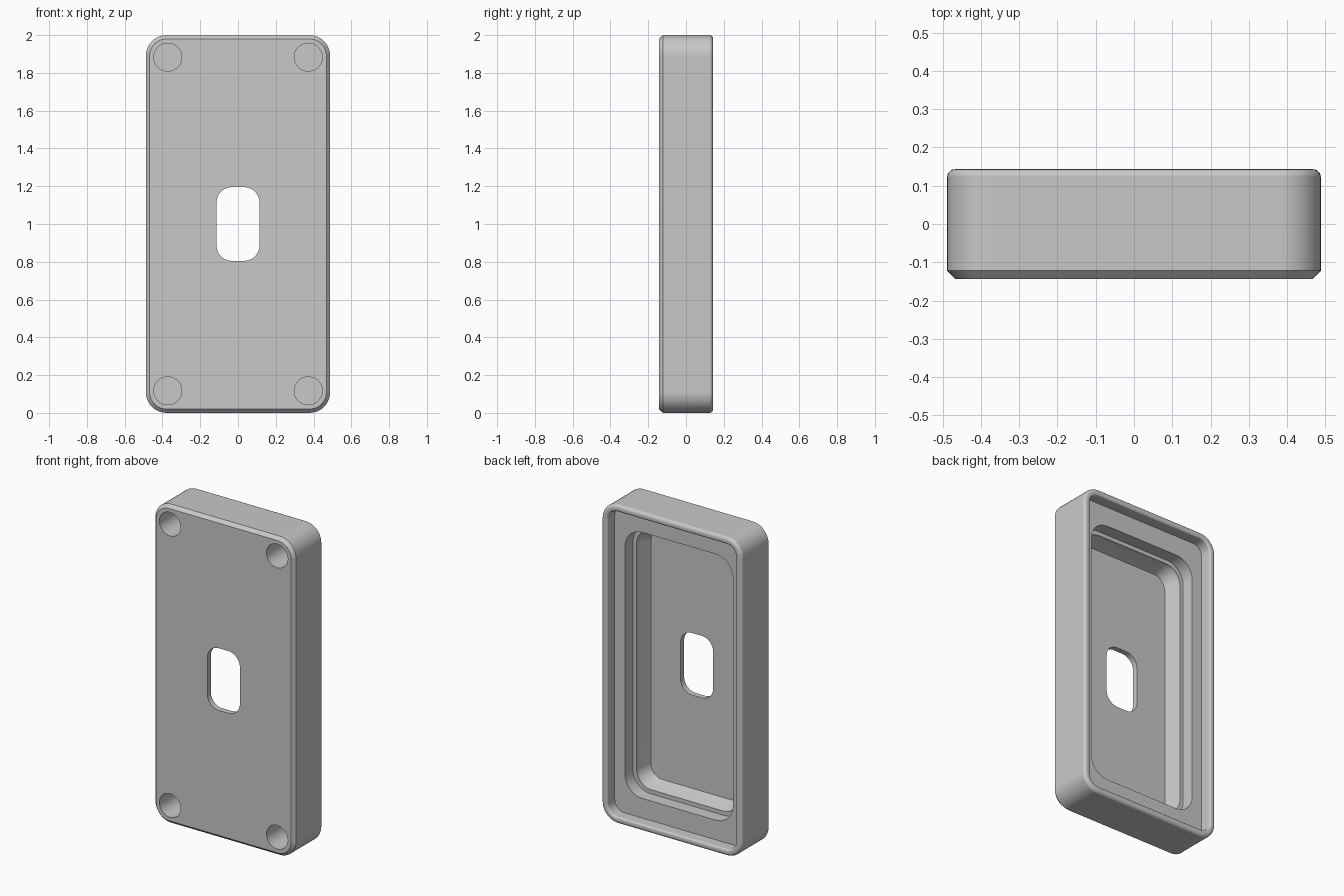
import bpy, bmesh, math
from mathutils import Matrix

old = bpy.data.objects.get("Cube")
if old:
    bpy.data.objects.remove(old, do_unlink=True)

grey = bpy.data.materials.new("light grey")
grey.use_nodes = True
colour = (0.58, 0.58, 0.58, 1)
grey.diffuse_color = colour
grey.node_tree.nodes["Principled BSDF"].inputs["Base Color"].default_value = colour

MID = 1.0          # height of the centre
STEPS = 10         # segments per rounded corner
HALF_W, HALF_H, FRONT, BACK = 0.488, 1.0, -0.143, 0.143
CORNER = 0.11


def ring(bm, w, h, r, y):
    """Rounded rectangle of half width w, half height h, at depth y."""
    verts = []
    for q, (sx, sz) in enumerate([(1, 1), (-1, 1), (-1, -1), (1, -1)]):
        for i in range(STEPS + 1):
            a = math.pi / 2 * (q + i / STEPS)
            verts.append(bm.verts.new((sx * (w - r) + r * math.cos(a), y,
                                       MID + sz * (h - r) + r * math.sin(a))))
    return verts


def outer(inset, y):
    return (HALF_W - inset, HALF_H - inset, CORNER - inset, y)


def finish(bm, name):
    bmesh.ops.recalc_face_normals(bm, faces=bm.faces)
    mesh = bpy.data.meshes.new(name)
    bm.to_mesh(mesh)
    bm.free()
    mesh.materials.append(grey)
    obj = bpy.data.objects.new(name, mesh)
    bpy.context.collection.objects.link(obj)
    return obj


# Casing section: chamfered front, rounded back rim, stepped recess, slot
FILLET, WALL = 0.02, 0.042
sections = [outer(0.02, FRONT), outer(0, FRONT + 0.021)]
for i in range(6):
    a = math.pi / 2 * i / 5
    sections.append(outer(FILLET * (1 - math.cos(a)),
                          BACK - FILLET * (1 - math.sin(a))))
for i in range(4):
    a = math.pi / 2 * i / 3
    sections.append(outer(WALL - 0.012 * (1 - math.sin(a)),
                          BACK - 0.012 * (1 - math.cos(a))))
sections += [
    outer(WALL, 0.07),                 # deep rim down to the wide ledge
    (0.375, 0.835, 0.12, 0.07),
    (0.375, 0.835, 0.12, -0.01),       # narrow ledge
    (0.35, 0.81, 0.10, -0.01),
    (0.35, 0.81, 0.10, -0.03),         # sloped wall to the floor
    (0.32, 0.78, 0.08, -0.108),
    (0.113, 0.195, 0.08, -0.108),      # slot through the front plate
    (0.113, 0.195, 0.08, FRONT),
]
bm = bmesh.new()
rings = [ring(bm, *s) for s in sections]
for a, b in zip(rings, rings[1:] + rings[:1]):
    for i in range(len(a)):
        j = (i + 1) % len(a)
        bm.faces.new((a[i], a[j], b[j], b[i]))
casing = finish(bm, "casing")

# Four deep round pockets in the front corners
bm = bmesh.new()
for sx in (-1, 1):
    for sz in (-1, 1):
        place = (Matrix.Translation((sx * 0.372, -0.075, MID + sz * 0.883))
                 @ Matrix.Rotation(math.pi / 2, 4, 'X'))
        bmesh.ops.create_cone(bm, cap_ends=True, segments=48, radius1=0.074,
                              radius2=0.074, depth=0.25, matrix=place)
cutter = finish(bm, "pocket_cutter")
cutter.hide_render = True

bpy.ops.object.select_all(action='DESELECT')
bpy.context.view_layer.objects.active = casing
casing.select_set(True)
cut = casing.modifiers.new("pockets", 'BOOLEAN')
cut.operation = 'DIFFERENCE'
cut.solver = 'EXACT'
cut.object = cutter
bpy.ops.object.modifier_apply(modifier=cut.name)
bpy.data.objects.remove(cutter, do_unlink=True)

# Smooth curves, flat planes
bpy.ops.object.shade_smooth_by_angle(angle=math.radians(32))
weighted = casing.modifiers.new("flat planes", 'WEIGHTED_NORMAL')
weighted.keep_sharp = True
